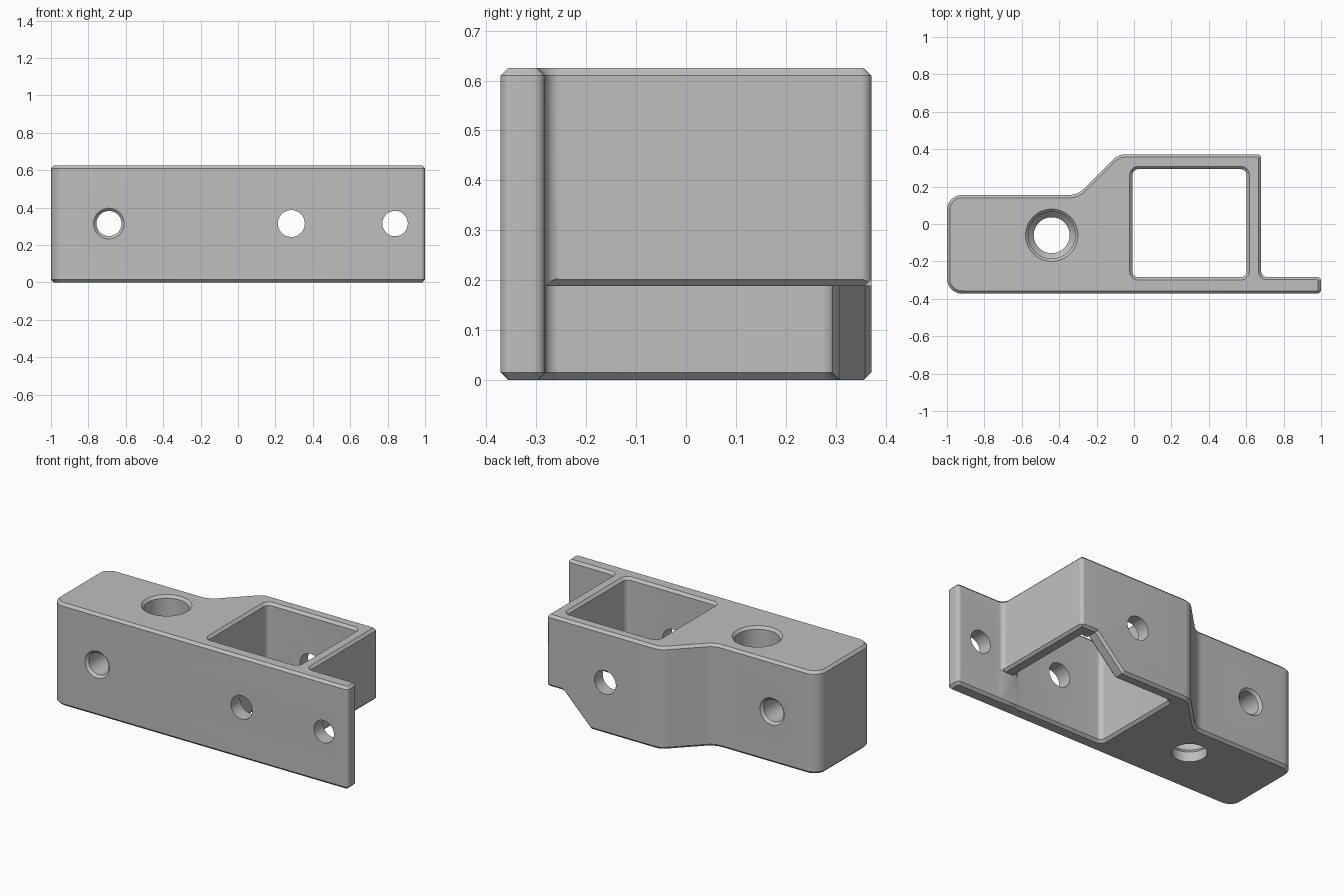
import bpy, bmesh, math
from mathutils import Vector

if "Cube" in bpy.data.objects:
    bpy.data.objects.remove(bpy.data.objects["Cube"])

H, C = 0.625, 0.015          # body height, chamfer size


def add_mesh(name, rings):
    """Closed solid skinned through rings of equal point count."""
    bm = bmesh.new()
    vs = [[bm.verts.new(p) for p in ring] for ring in rings]
    n = len(vs[0])
    for a, b in zip(vs, vs[1:]):
        for i in range(n):
            j = (i + 1) % n
            bm.faces.new((a[i], a[j], b[j], b[i]))
    bm.faces.new(vs[0][::-1])
    bm.faces.new(vs[-1])
    bmesh.ops.recalc_face_normals(bm, faces=bm.faces)
    me = bpy.data.meshes.new(name)
    bm.to_mesh(me)
    bm.free()
    ob = bpy.data.objects.new(name, me)
    bpy.context.collection.objects.link(ob)
    return ob


def rounded(corners, d, z, seg=8):
    """Counter-clockwise outline with filleted corners, inset by d."""
    pts, n = [], len(corners)
    for i, (x, y, r) in enumerate(corners):
        p = Vector((x, y))
        e1 = (p - Vector(corners[i - 1][:2])).normalized()
        e2 = (Vector(corners[(i + 1) % n][:2]) - p).normalized()
        n1, n2 = Vector((-e1.y, e1.x)), Vector((-e2.y, e2.x))
        s = 1 if e1.x * e2.y - e1.y * e2.x > 0 else -1
        miter = (n1 + n2) / (1 + n1.dot(n2))
        r = r - s * d
        centre = p + miter * (d + s * r)
        ang = s * math.acos(max(-1, min(1, n1.dot(n2))))
        a0 = math.atan2(n1.y, n1.x)
        for k in range(seg + 1):
            a = a0 + ang * k / seg
            q = centre - s * r * Vector((math.cos(a), math.sin(a)))
            pts.append((q.x, q.y, z))
    return pts


def loft(name, corners, steps):
    return add_mesh(name, [rounded(corners, d, z) for z, d in steps])


def bore(a, b, axis, profile, seg=48):
    """Round cutter; profile is (position along axis, radius)."""
    rings = []
    for t, r in profile:
        ring = []
        for k in range(seg):
            c, s = r * math.cos(math.tau * k / seg), r * math.sin(math.tau * k / seg)
            ring.append((a + c, b + s, t) if axis == 'z' else (a + c, t, b + s))
        rings.append(ring)
    return add_mesh("bore_cutter", rings)


def edge_cut(p, q, u, v):
    """Diamond bar along an edge; u and v are its outward face directions."""
    u, v = Vector(u).normalized(), Vector(v).normalized()
    off = (u + v) * 0.0007
    dia = [u * C, v * C, -u * C, -v * C]
    return add_mesh("edge_cutter", [[Vector(e) + off + w for w in dia] for e in (p, q)])


# Body outline: plate, box, sloped shoulder and block
Y0, Y1, YP, YB, XW = -0.372, 0.372, -0.283, 0.155, 0.68
outline = [(-1, Y0, 0.08), (1, Y0, 0.022), (1, YP, 0.022), (XW, YP, 0.03),
           (XW, Y1, 0.022), (-0.085, Y1, 0.09), (-0.302, YB, 0.11), (-1, YB, 0.08)]
body = loft("bracket_body", outline, [(0, C), (C, 0), (H - C, 0), (H, C)])

# Square socket with flared rims
XI, YI = 0.602, 0.293
socket = [(-0.008, -0.284, 0.03), (XI, -0.284, 0.03), (XI, YI, 0.03), (-0.008, YI, 0.03)]
E = 0.02
cutters = [loft("socket_cutter", socket,
                [(-E, -C - E), (C, 0), (H - C, 0), (H + E, -C - E)])]

# Undercut below the socket walls, sloping down along the back wall
ZN, XA, XB = 0.188, 0.385, 0.573
side = [(XA - 0.1, -0.1), (1.2, -0.1), (1.2, ZN), (XB, ZN)]
cutters.append(add_mesh("undercut_cutter",
                        [[(x, y, z) for x, z in side] for y in (YP + 0.001, 0.6)]))

# Chamfers around the undercut
down, slope = (0, 0, -1), (1, 0, -1)
cutters += [
    edge_cut((XW, YP + 0.002, ZN), (XW, 0.5, ZN), (1, 0, 0), down),
    edge_cut((XI, YP + 0.002, ZN), (XI, YI, ZN), (-1, 0, 0), down),
    edge_cut((XB, Y1, ZN), (0.8, Y1, ZN), (0, 1, 0), down),
    edge_cut((XA - 0.02, Y1, -0.02), (XB, Y1, ZN), (0, 1, 0), slope),
    edge_cut((XA - 0.02, YI, -0.02), (XB, YI, ZN), (0, -1, 0), slope),
    edge_cut((0.57, YP + 0.001, 0), (0.72, YP + 0.001, 0), (0, 1, 0), down),
]

# Stepped vertical bore and the three cross holes
ZH = 0.315
cutters += [
    bore(-0.44, -0.06, 'z', [(-0.1, 0.096), (0.06, 0.096), (0.09, 0.125),
                             (H - C, 0.125), (H + E, 0.125 + C + E)]),
    bore(-0.69, ZH, 'y', [(Y0 - E, 0.067 + C + E), (Y0 + C, 0.067),
                          (YB - C, 0.067), (YB + E, 0.067 + C + E)]),
    bore(0.285, ZH, 'y', [(-0.5, 0.072), (0.5, 0.072)]),
    bore(0.84, ZH, 'y', [(-0.5, 0.068), (-0.1, 0.068)]),
]

bpy.context.view_layer.objects.active = body
body.select_set(True)
for cutter in cutters:
    mod = body.modifiers.new("cut", 'BOOLEAN')
    mod.operation, mod.solver, mod.object = 'DIFFERENCE', 'EXACT', cutter
    bpy.ops.object.modifier_apply(modifier=mod.name)
    bpy.data.objects.remove(cutter)

# Single grey finish, smooth fillets with crisp chamfers
grey = bpy.data.materials.new("plain_grey")
grey.diffuse_color = (0.52, 0.52, 0.52, 1)
grey.use_nodes = True
grey.node_tree.nodes["Principled BSDF"].inputs["Base Color"].default_value = grey.diffuse_color
body.data.materials.clear()
body.data.materials.append(grey)
for poly in body.data.polygons:
    poly.material_index = 0
bpy.ops.object.shade_smooth_by_angle(angle=math.radians(30))
